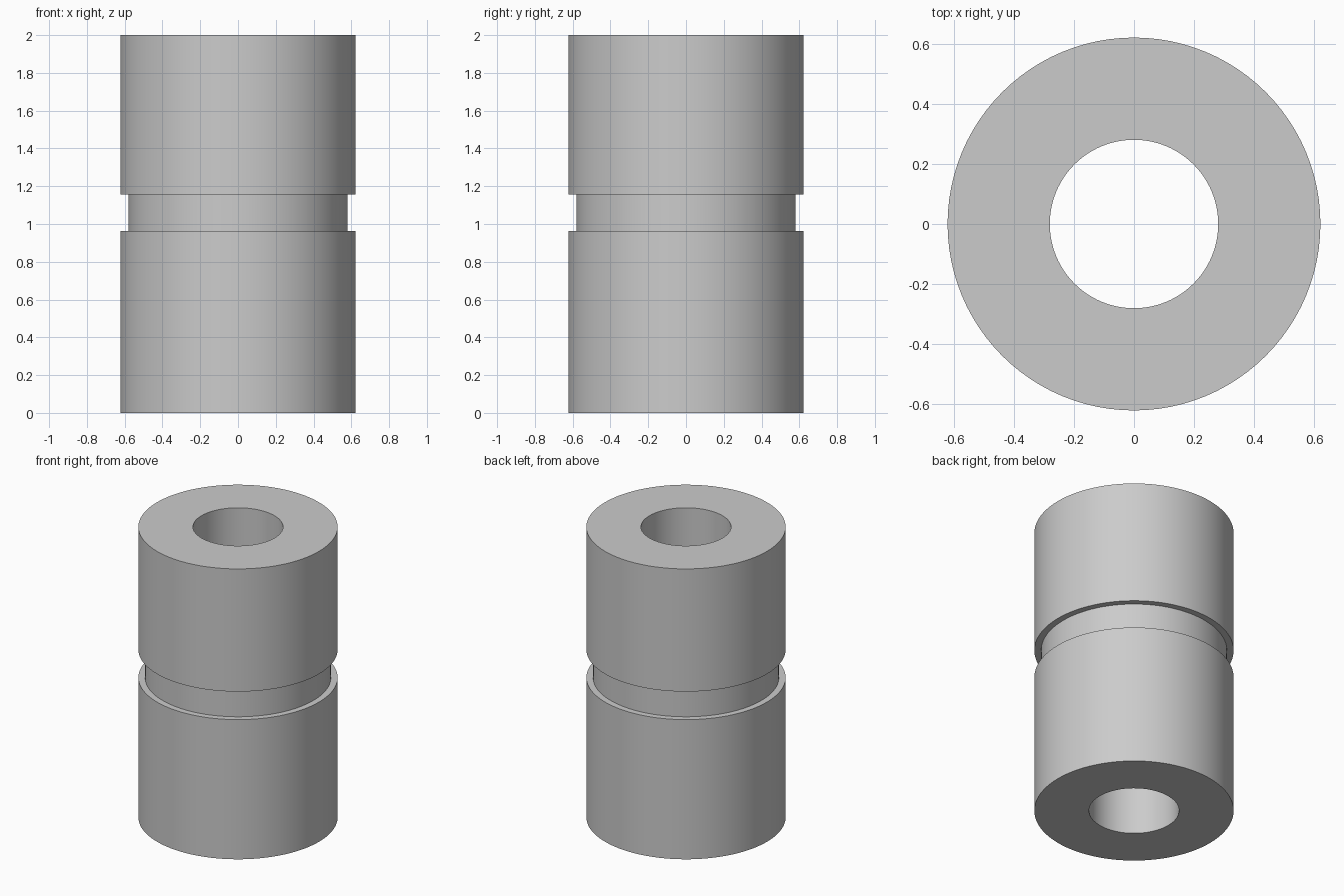
import bpy, bmesh, math

cube = bpy.data.objects.get("Cube")
if cube:
    bpy.data.objects.remove(cube, do_unlink=True)

# Plain grey finish
GREY = (0.6, 0.6, 0.6, 1.0)
grey = bpy.data.materials.new("plain_grey")
grey.use_nodes = True
grey.diffuse_color = GREY
grey.node_tree.nodes["Principled BSDF"].inputs["Base Color"].default_value = GREY

# Main sizes
OUTER, GROOVE, BORE = 0.622, 0.58, 0.281
HEIGHT, GROOVE_LOW, GROOVE_HIGH = 2.0, 0.962, 1.155
SEGMENTS = 96

# Closed wall section: bore, bottom, lower body, groove, upper body, top
profile = [(BORE, 0), (OUTER, 0), (OUTER, GROOVE_LOW), (GROOVE, GROOVE_LOW),
           (GROOVE, GROOVE_HIGH), (OUTER, GROOVE_HIGH), (OUTER, HEIGHT), (BORE, HEIGHT)]


def lathe(name, section, material):
    """Revolve a closed section around z."""
    bm = bmesh.new()
    verts = [bm.verts.new((r, 0, z)) for r, z in section]
    edges = [bm.edges.new((a, b)) for a, b in zip(verts, verts[1:] + verts[:1])]
    bmesh.ops.spin(bm, geom=verts + edges, cent=(0, 0, 0), axis=(0, 0, 1),
                   angle=math.tau, steps=SEGMENTS, use_merge=True)
    bmesh.ops.remove_doubles(bm, verts=bm.verts, dist=1e-5)
    bmesh.ops.recalc_face_normals(bm, faces=bm.faces)
    mesh = bpy.data.meshes.new(name)
    bm.to_mesh(mesh)
    bm.free()
    mesh.materials.append(material)
    obj = bpy.data.objects.new(name, mesh)
    bpy.context.collection.objects.link(obj)
    return obj


# Grooved bushing with a through bore
bushing = lathe("grooved_bushing", profile, grey)
bpy.ops.object.select_all(action="DESELECT")
bushing.select_set(True)
bpy.context.view_layer.objects.active = bushing
bpy.ops.object.shade_smooth_by_angle(angle=math.radians(30))
